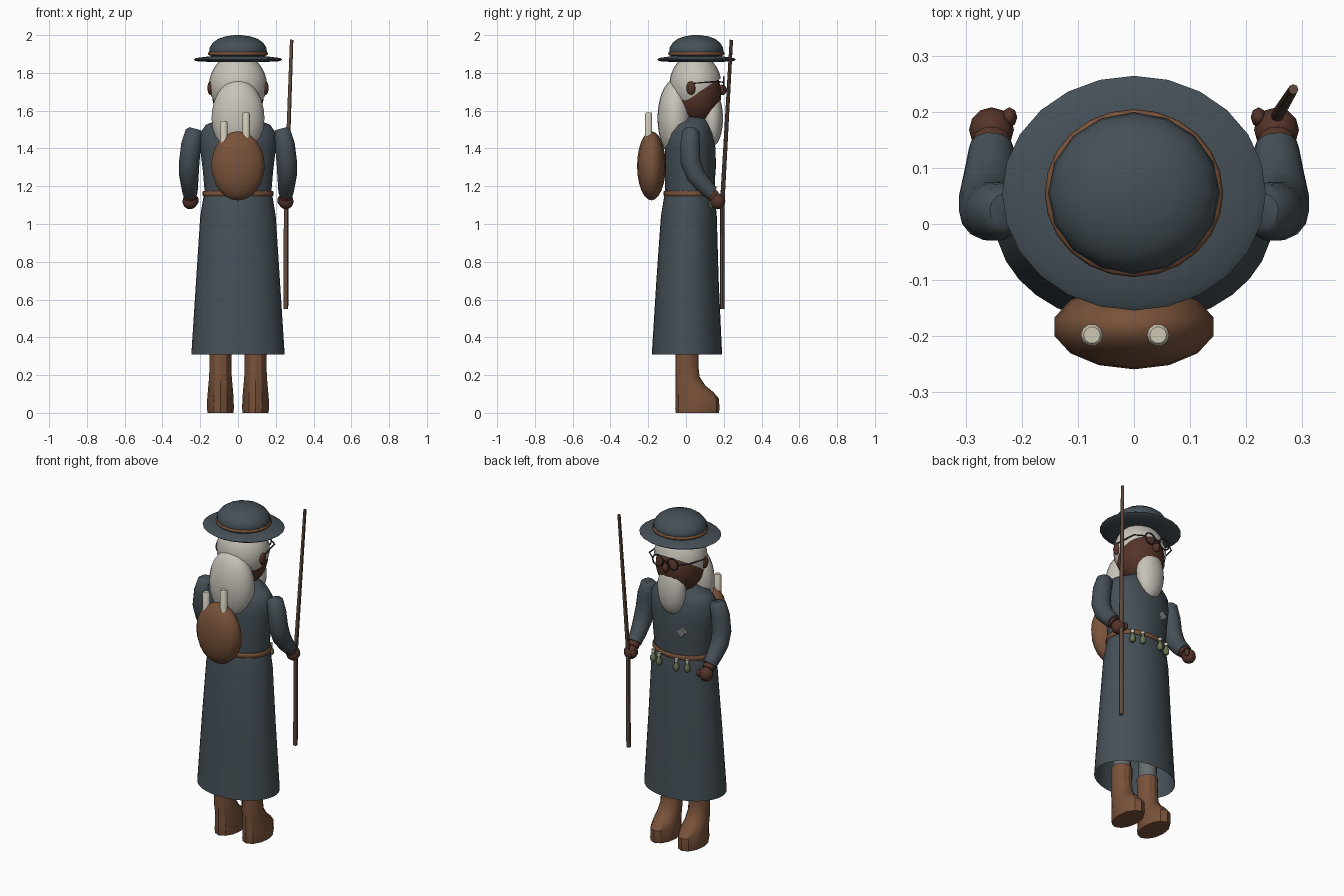
import bpy, bmesh, math
from mathutils import Vector

if "Cube" in bpy.data.objects:
    bpy.data.objects.remove(bpy.data.objects["Cube"])

def material(name, r, g, b):
    m = bpy.data.materials.new(name)
    m.diffuse_color = (r, g, b, 1)
    m.use_nodes = True
    m.node_tree.nodes["Principled BSDF"].inputs["Base Color"].default_value = m.diffuse_color
    return m

CLOTH = material("slate_cloth", .06, .08, .095)
LEATHER = material("leather", .19, .085, .042)
SKIN = material("skin", .09, .034, .022)
HAIR = material("white_hair", .58, .55, .49)
WOOD = material("wood", .12, .07, .045)
PAPER = material("paper", .62, .57, .46)
GLASS = material("green_glass", .13, .17, .09)
METAL = material("dark_metal", .03, .03, .035)
TROUSER = material("trousers", .14, .15, .155)
PATCH = material("patch", .2, .22, .22)

def finish(name, bm, mat, angle=45):
    bmesh.ops.recalc_face_normals(bm, faces=bm.faces)
    me = bpy.data.meshes.new(name)
    bm.to_mesh(me)
    bm.free()
    ob = bpy.data.objects.new(name, me)
    bpy.context.collection.objects.link(ob)
    me.materials.append(mat)
    bpy.ops.object.select_all(action='DESELECT')
    ob.select_set(True)
    bpy.context.view_layer.objects.active = ob
    bpy.ops.object.shade_smooth_by_angle(angle=math.radians(angle))
    return ob

def skin_rings(name, rings, mat, caps=True, angle=45):
    bm = bmesh.new()
    vs = [[bm.verts.new(p) for p in ring] for ring in rings]
    n = len(vs[0])
    for a, b in zip(vs, vs[1:]):
        for i in range(n):
            j = (i + 1) % n
            bm.faces.new((a[i], a[j], b[j], b[i]))
    if caps:
        bm.faces.new(vs[0][::-1])
        bm.faces.new(vs[-1])
    return finish(name, bm, mat, angle)

def loft(name, rows, mat, n=24, x=0, caps=True, angle=45):
    """rows: z, centre y, x radius, y radius"""
    rings = [[(x + rx * math.cos(2 * math.pi * i / n), cy + ry * math.sin(2 * math.pi * i / n), z)
              for i in range(n)] for z, cy, rx, ry in rows]
    return skin_rings(name, rings, mat, caps, angle)

def tube(name, pts, mat, n=12, angle=45):
    """pts: x, y, z, radius"""
    rings = []
    for k, (x, y, z, r) in enumerate(pts):
        a, b = pts[max(k - 1, 0)], pts[min(k + 1, len(pts) - 1)]
        t = (Vector(b[:3]) - Vector(a[:3])).normalized()
        ref = Vector((1, 0, 0)) if abs(t.x) < .8 else Vector((0, 0, 1))
        u = (ref - t * ref.dot(t)).normalized()
        v = t.cross(u)
        rings.append([Vector((x, y, z)) + r * (u * math.cos(2 * math.pi * i / n) + v * math.sin(2 * math.pi * i / n))
                      for i in range(n)])
    return skin_rings(name, rings, mat, True, angle)

def ball(name, c, r, mat, seg=16, rings=10, cut=None):
    bm = bmesh.new()
    bmesh.ops.create_uvsphere(bm, u_segments=seg, v_segments=rings, radius=1)
    for v in bm.verts:
        v.co = Vector([c[i] + v.co[i] * r[i] for i in range(3)])
    if cut:
        bmesh.ops.bisect_plane(bm, geom=bm.verts[:] + bm.edges[:] + bm.faces[:],
                               plane_co=cut[0], plane_no=cut[1], clear_inner=True)
    return finish(name, bm, mat, 60)

def torus(name, c, R, r, mat, sy=1, upright=False, n=24, m=8):
    bm = bmesh.new()
    g = []
    for i in range(n):
        a = 2 * math.pi * i / n
        row = []
        for j in range(m):
            b = 2 * math.pi * j / m
            p = R + r * math.cos(b)
            u, v, w = p * math.cos(a), p * math.sin(a) * sy, r * math.sin(b)
            q = (u, w, v) if upright else (u, v, w)
            row.append(bm.verts.new(Vector(c) + Vector(q)))
        g.append(row)
    for i in range(n):
        for j in range(m):
            k, l = (i + 1) % n, (j + 1) % m
            bm.faces.new((g[i][j], g[k][j], g[k][l], g[i][l]))
    return finish(name, bm, mat, 60)

# robe: open skirt, bodice and belt
loft("robe_skirt", [(.31, .005, .247, .186), (.7, .008, .222, .165), (1.04, .015, .2, .148),
                    (1.12, .018, .187, .138), (1.18, .02, .176, .128)], CLOTH, 32, caps=False)
loft("robe_bodice", [(1.16, .02, .176, .13), (1.28, .022, .186, .134), (1.4, .022, .2, .134),
                     (1.48, .022, .202, .126), (1.525, .025, .17, .106), (1.55, .035, .11, .085),
                     (1.58, .04, .07, .07)], CLOTH, 24)
loft("belt", [(1.147, .02, .183, .134), (1.152, .02, .188, .139), (1.17, .02, .188, .139),
              (1.175, .02, .183, .134)], LEATHER, 32)
tube("chest_patch", [(-.075, .135, 1.32, .03), (-.075, .158, 1.32, .03)], PATCH, 4)

# belt bottles with stoppers
for i, x in enumerate((.125, .07, -.05, -.11)):
    y = .02 + .15 * math.sqrt(1 - (x / .2) ** 2)
    loft(f"bottle_{i}", [(1.085, y, .009, .009), (1.095, y, .017, .017), (1.118, y, .017, .017),
                         (1.13, y, .009, .009), (1.145, y, .008, .008)], GLASS, 10, x)
    loft(f"stopper_{i}", [(1.143, y, .011, .011), (1.16, y, .011, .011)], PAPER, 10, x)

# head, hair and beard
ball("head", (0, .055, 1.69), (.138, .132, .165), SKIN, 20, 14)
ball("hair_cap", (0, .05, 1.735), (.153, .138, .165), HAIR, 24, 16, ((0, .19, 1.775), (0, -.15, .23)))
ball("hair_back", (0, -.058, 1.56), (.14, .093, .205), HAIR, 20, 14)
ball("beard", (0, .138, 1.56), (.088, .058, .15), HAIR, 16, 12)
ball("nose", (0, .19, 1.71), (.02, .026, .028), SKIN, 10, 8)

# glasses
for s, side in ((-1, "left"), (1, "right")):
    torus(f"lens_rim_{side}", (s * .05, .2, 1.745), .034, .0045, METAL, upright=True, n=16, m=6)
    tube(f"glasses_arm_{side}", [(s * .084, .2, 1.75, .004), (s * .135, .16, 1.755, .004),
                                 (s * .155, .04, 1.745, .004)], METAL, 6)
    ball(f"ear_{side}", (s * .147, .027, 1.72), (.016, .025, .036), SKIN, 10, 8)
tube("glasses_bridge", [(-.017, .2, 1.75, .004), (.017, .2, 1.75, .004)], METAL, 6)

# hat
loft("hat_brim", [(1.858, .055, .15, .135), (1.862, .055, .222, .197), (1.871, .055, .235, .209),
                  (1.879, .055, .222, .197), (1.888, .055, .15, .135)], CLOTH, 24, angle=60)
loft("hat_crown", [(1.875, .055, .14, .132), (1.91, .055, .153, .144), (1.935, .055, .15, .141),
                   (1.96, .055, .133, .125), (1.98, .055, .105, .1), (1.993, .055, .068, .064),
                   (2.0, .055, .02, .02)], CLOTH, 16, angle=60)
torus("hat_band", (0, .055, 1.902), .148, .011, LEATHER, .94)

# arms, hands, legs and boots
for s, side in ((-1, "left"), (1, "right")):
    tube(f"sleeve_{side}", [(s * .228, .025, 1.505, .03), (s * .232, .025, 1.49, .046),
                            (s * .248, .022, 1.42, .053), (s * .258, .024, 1.33, .054),
                            (s * .26, .05, 1.26, .052), (s * .257, .09, 1.21, .046),
                            (s * .254, .135, 1.165, .04)], CLOTH, 14)
    tube(f"wrist_{side}", [(s * .255, .11, 1.185, .033), (s * .254, .15, 1.145, .034)], SKIN, 10)
    ball(f"hand_{side}", (s * .254, .168, 1.12), (.04, .04, .042), SKIN, 12, 8)
    ball(f"thumb_{side}", (s * .222, .19, 1.125), (.014, .018, .024), SKIN, 8, 6)
    loft(f"leg_{side}", [(.28, .005, .048, .05), (1.0, .015, .065, .065)], TROUSER, 12, s * .093)
    loft(f"boot_{side}", [(0, .06, .068, .114), (.02, .06, .071, .117), (.075, .06, .07, .115),
                          (.11, .045, .067, .1), (.145, .023, .064, .079), (.19, .008, .06, .064),
                          (.25, .005, .058, .06), (.345, .005, .06, .062)], LEATHER, 12, s * .093, angle=30)

# walking staff, bent at the grip
tube("staff", [(.253, .192, .55, .013), (.255, .193, 1.13, .012), (.284, .24, 1.975, .009)], WOOD, 8)

# backpack with two scrolls
ball("backpack", (0, -.183, 1.308), (.145, .076, .183), LEATHER, 14, 12)
for i, (x, top) in enumerate(((-.075, 1.545), (.043, 1.59))):
    loft(f"scroll_{i}", [(1.33, -.198, .02, .02), (top - .006, -.198, .02, .02),
                         (top, -.198, .015, .015)], PAPER, 10, x)
